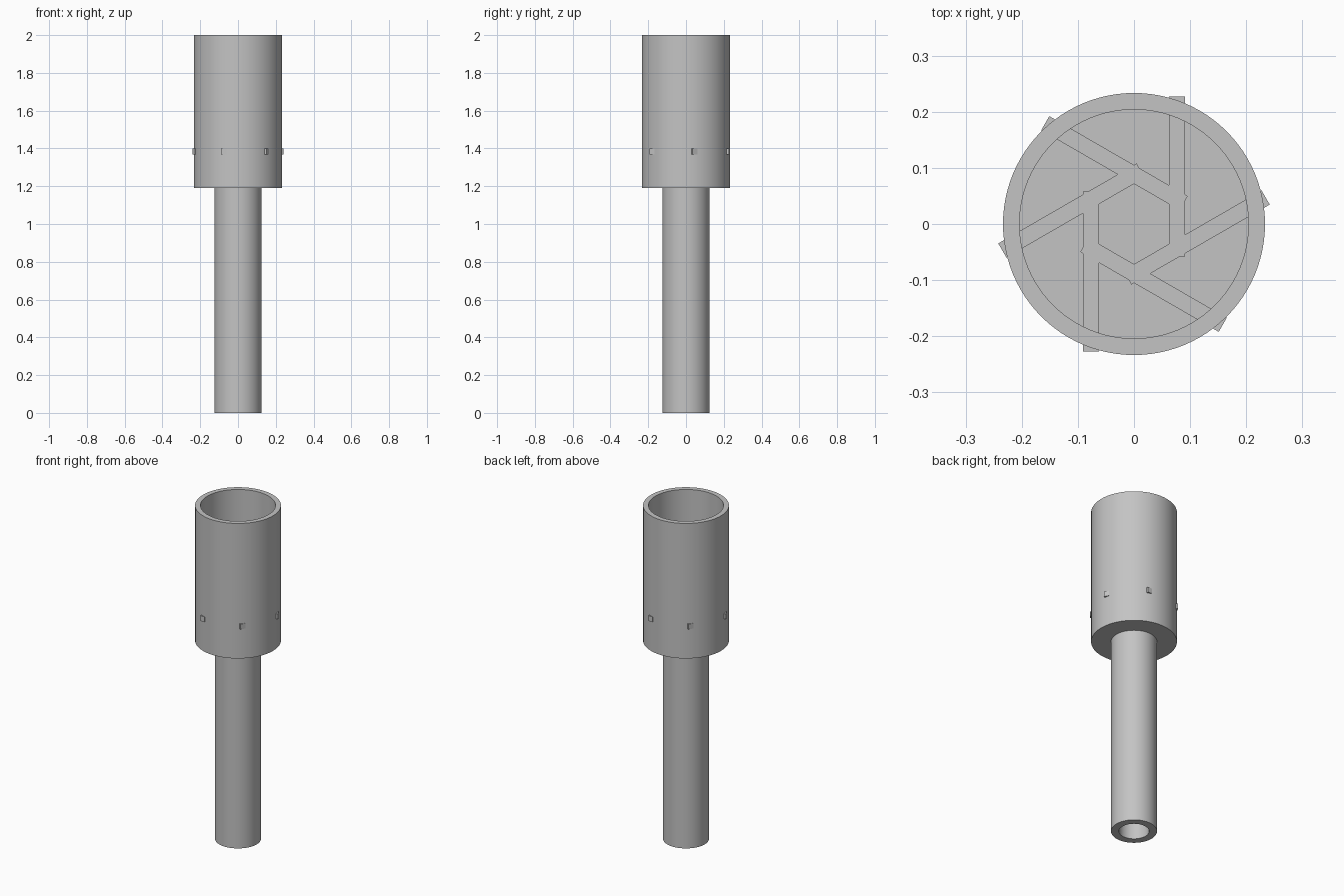
import bpy
import bmesh
import math
from mathutils import Matrix, Vector

cube = bpy.data.objects.get("Cube")
if cube:
    bpy.data.objects.remove(cube, do_unlink=True)

SEGMENTS = 96

grey = bpy.data.materials.new("plain grey")
grey.use_nodes = True
colour = (0.55, 0.55, 0.55, 1)
grey.diffuse_color = colour
grey.node_tree.nodes["Principled BSDF"].inputs["Base Color"].default_value = colour


def add_object(name, bm):
    """Turn a bmesh into a grey object."""
    bmesh.ops.recalc_face_normals(bm, faces=bm.faces)
    mesh = bpy.data.meshes.new(name)
    bm.to_mesh(mesh)
    bm.free()
    mesh.materials.append(grey)
    obj = bpy.data.objects.new(name, mesh)
    bpy.context.collection.objects.link(obj)
    return obj


def lathe(name, profile):
    """Revolve an (r, z) profile about the z axis."""
    bm = bmesh.new()
    verts = [bm.verts.new((r, 0, z)) for r, z in profile]
    edges = [bm.edges.new(pair) for pair in zip(verts, verts[1:])]
    bmesh.ops.spin(bm, geom=verts + edges, cent=(0, 0, 0), axis=(0, 0, 1),
                   angle=math.tau, steps=SEGMENTS, use_merge=True)
    bmesh.ops.remove_doubles(bm, verts=bm.verts, dist=0.0001)
    obj = add_object(name, bm)
    bpy.ops.object.select_all(action="DESELECT")
    obj.select_set(True)
    bpy.context.view_layer.objects.active = obj
    bpy.ops.object.shade_smooth_by_angle(angle=math.radians(30))
    return obj


# Open cup with a thick floor
floor_z, bar_top = 1.37, 1.40
shaft_top = 1.19
lathe("cup", [(0, floor_z), (0.204, floor_z), (0.204, 2), (0.2335, 2),
              (0.2335, shaft_top), (0, shaft_top)])

# Hollow shaft below the cup
lathe("shaft", [(0.125, shaft_top), (0.125, 0), (0.082, 0), (0.082, shaft_top)])

# Six tangential swirl bars, framing a hexagon and poking through the wall
low = Vector((0.062, -0.058, floor_z - 0.001))
high = Vector((0.091, 0.2268, bar_top))
for i in range(6):
    bm = bmesh.new()
    bmesh.ops.create_cube(bm, size=1)
    bmesh.ops.scale(bm, verts=bm.verts, vec=high - low)
    bmesh.ops.translate(bm, verts=bm.verts, vec=(low + high) / 2)
    bmesh.ops.rotate(bm, verts=bm.verts, cent=(0, 0, 0),
                     matrix=Matrix.Rotation(i * math.tau / 6, 3, "Z"))
    add_object(f"swirl_bar_{i + 1}", bm)
